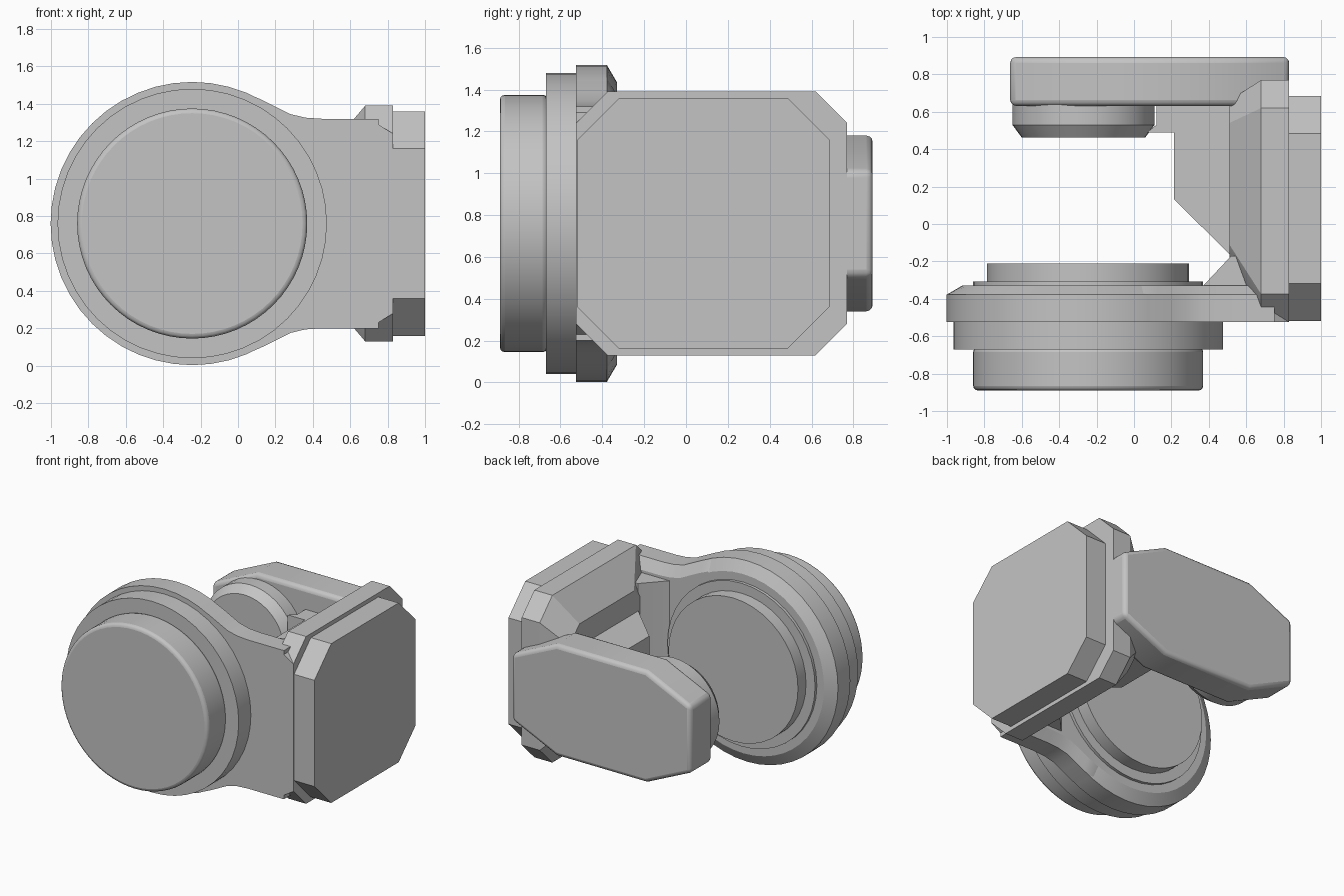
import bpy, bmesh, math
from mathutils import Vector

cube = bpy.data.objects.get("Cube")
if cube:
    bpy.data.objects.remove(cube, do_unlink=True)

grey = bpy.data.materials.new("neutral grey")
grey.use_nodes = True
colour = (0.55, 0.55, 0.55, 1)
grey.diffuse_color = colour
grey.node_tree.nodes["Principled BSDF"].inputs["Base Color"].default_value = colour

CX, CZ = -0.245, 0.76      # motor axis
MID = 0.76                 # mirror height


def finish(name, bm, bevel=0.0, segments=3, limit=40):
    bmesh.ops.recalc_face_normals(bm, faces=bm.faces)
    mesh = bpy.data.meshes.new(name)
    bm.to_mesh(mesh)
    bm.free()
    mesh.materials.append(grey)
    obj = bpy.data.objects.new(name, mesh)
    bpy.context.collection.objects.link(obj)
    if bevel:
        mod = obj.modifiers.new("rounding", 'BEVEL')
        mod.width, mod.segments = bevel, segments
        mod.limit_method, mod.angle_limit = 'ANGLE', math.radians(limit)
    bpy.ops.object.select_all(action='DESELECT')
    obj.select_set(True)
    bpy.context.view_layer.objects.active = obj
    bpy.ops.object.shade_smooth_by_angle(angle=math.radians(25))
    return obj


def loft(name, rings, **kw):
    """Solid skinned through rings that all have the same point count."""
    bm = bmesh.new()
    loops = [[bm.verts.new(p) for p in ring] for ring in rings]
    n = len(loops[0])
    for a, b in zip(loops, loops[1:]):
        for i in range(n):
            j = (i + 1) % n
            bm.faces.new((a[i], a[j], b[j], b[i]))
    bm.faces.new(loops[0])
    bm.faces.new(loops[-1][::-1])
    return finish(name, bm, **kw)


def turned(name, profile, cx=CX, sides=40, **kw):
    """Solid turned about the motor axis from (radius, y) pairs."""
    angles = [2 * math.pi * i / sides for i in range(sides)]
    loft(name, [[(cx + r * math.cos(a), y, CZ + r * math.sin(a)) for a in angles]
                for r, y in profile], **kw)


def octagon(a0, a1, b0, b1, ca, cb):
    """Rectangle with cut corners."""
    return [(a0 + ca, b0), (a1 - ca, b0), (a1, b0 + cb), (a1, b1 - cb),
            (a1 - ca, b1), (a0 + ca, b1), (a0, b1 - cb), (a0, b0 + cb)]


# Motor drum: housing, step ring, cap and inner rotor
turned("motor_housing", [(0.757, -0.525), (0.757, -0.378), (0.675, -0.33)], sides=48)
turned("motor_step_ring", [(0.72, -0.67), (0.72, -0.52)], sides=48)
turned("motor_cap", [(0.615, -0.89), (0.615, -0.66)], sides=64, bevel=0.025)
turned("rotor_flange", [(0.615, -0.34), (0.615, -0.308)])
turned("rotor_disc", [(0.54, -0.32), (0.54, -0.212)])

# Front arm: neck blending from the drum to the side frame
upper = [(-0.2, 1.35), (0.05, 1.455), (0.13, 1.42), (0.2, 1.385), (0.28, 1.345),
         (0.36, 1.326), (0.45, 1.32), (0.75, 1.32), (0.75, 1.29), (0.83, 1.24)]
outline = upper + [(x, 2 * MID - z) for x, z in reversed(upper)]


def neck_ring(y, inset):
    return [(x, y, z - math.copysign(inset, z - MID)) for x, z in outline]


loft("front_arm", [neck_ring(-0.525, 0), neck_ring(-0.378, 0), neck_ring(-0.33, 0.08)])

# Gusset between front arm and frame
gusset = [(0.33, -0.36), (0.37, -0.33), (0.52, -0.17), (0.7, -0.17), (0.7, -0.36)]
loft("arm_gusset", [[(x, y, z) for x, y in gusset] for z in (0.3, 1.22)])

# Side frame, narrowing towards the inside
outer = octagon(-0.525, 0.77, 0.13, 1.39, 0.15, 0.15)
inner = octagon(-0.23, 0.66, 0.33, 1.19, 0.12, 0.12)
loft("side_frame", [[(x, y, z) for y, z in ring]
                    for x, ring in ((0.51, inner), (0.68, outer), (0.83, outer))])

# Outer side plate
plate = octagon(-0.518, 0.685, 0.16, 1.36, 0.2, 0.2)
loft("side_plate", [[(x, y, z) for y, z in plate] for x in (0.82, 1.0)])

# Inner support block joining the frame and the rear arm
block = [(0.51, -0.16), (0.215, 0.13), (0.215, 0.49), (0.07, 0.49), (0.12, 0.53),
         (0.12, 0.65), (0.6, 0.65), (0.6, -0.16)]
loft("support_block", [[(x, y, z) for x, y in block] for z in (0.5, 1.02)])

# Rear arm and its bearing
rear = octagon(-0.662, 0.83, 0.34, 1.18, 0.37, 0.17)
loft("rear_arm", [[(x, y, z) for x, z in rear] for y in (0.632, 0.892)],
     bevel=0.03, limit=60)
turned("rear_bearing", [(0.33, 0.462), (0.38, 0.53), (0.38, 0.65)], cx=-0.27)
